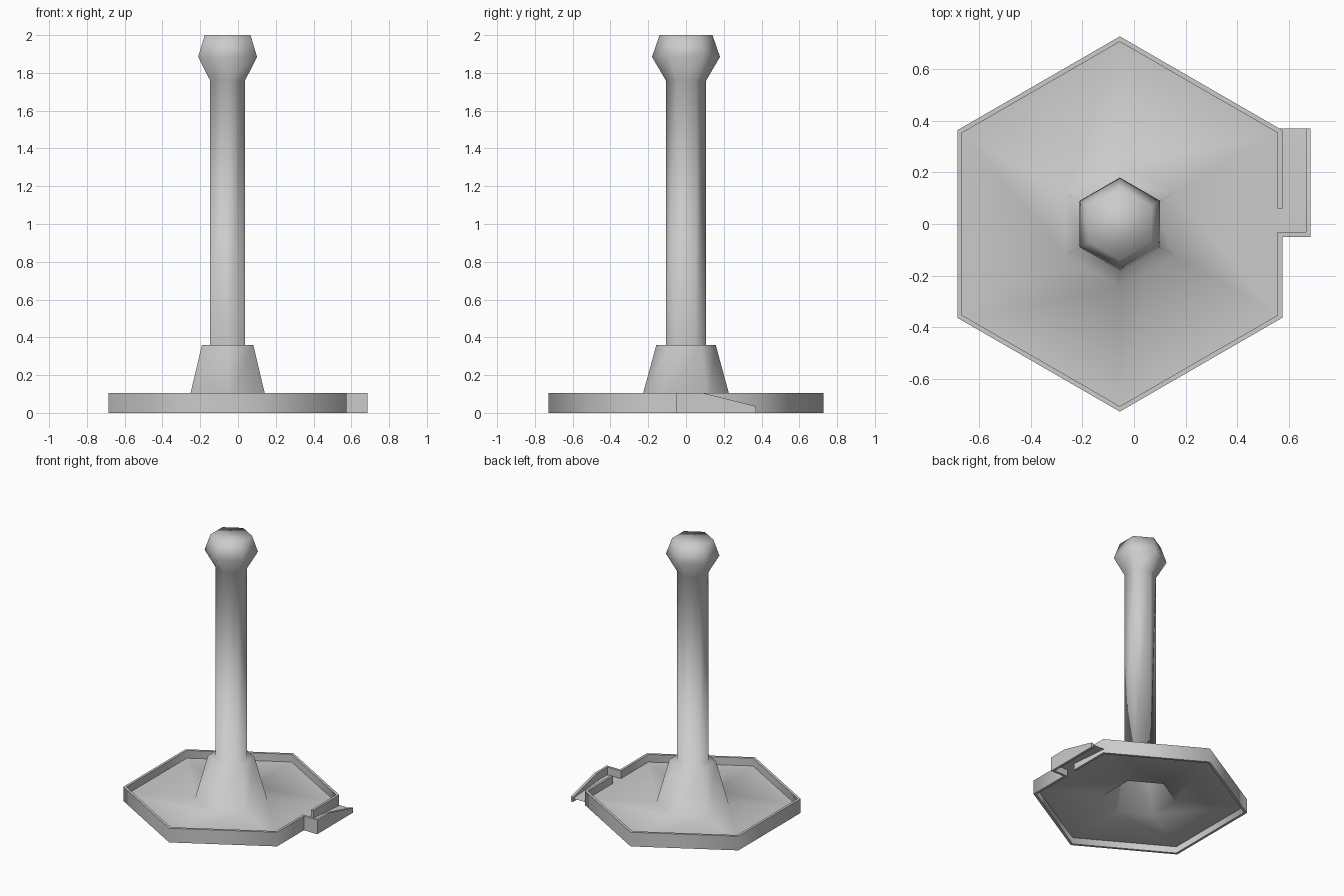
import bpy, math
from math import sin, cos, pi
from mathutils import Vector

if "Cube" in bpy.data.objects:
    bpy.data.objects.remove(bpy.data.objects["Cube"])

CX = -0.055            # axis of the stand
R = 0.728              # corner radius of the tray
A = R * cos(pi / 6)    # distance to the flat sides
T = 0.018              # rim thickness
H = 0.105              # rim height
FLOOR = 0.048


def make(name, verts, faces, angle=None):
    me = bpy.data.meshes.new(name)
    me.from_pydata([tuple(v) for v in verts], [], faces)
    ob = bpy.data.objects.new(name, me)
    bpy.context.collection.objects.link(ob)
    bpy.ops.object.select_all(action='DESELECT')
    ob.select_set(True)
    bpy.context.view_layer.objects.active = ob
    if angle is None:
        bpy.ops.object.shade_smooth()
    else:
        bpy.ops.object.shade_smooth_by_angle(angle=math.radians(angle))
    return ob


def hexagon(r, z):
    return [(CX + r * cos(pi / 6 + k * pi / 3), r * sin(pi / 6 + k * pi / 3), z)
            for k in range(6)]


# Hollow stand: tray floor, flared foot, stem and knob in one hexagonal shell
profile = [(R - T / cos(pi / 6), FLOOR), (0.243, 0.045), (0.157, 0.36), (0.107, 0.36),
           (0.107, 1.76), (0.18, 1.885), (0.14, 2.0)]
verts = [v for r, z in profile for v in hexagon(r, z)]
faces = [(i * 6 + k, i * 6 + (k + 1) % 6, i * 6 + 6 + (k + 1) % 6, i * 6 + 6 + k)
         for i in range(len(profile) - 1) for k in range(6)]
n = len(verts)
faces.append(tuple(range(n - 6, n)))
make("tray_and_stem", verts, faces)

# Rim wall: starts at the drain gap, runs round the tray, then round the spout
corners = [(x, y) for x, y, z in hexagon(R, 0)]
path = [(CX + A, 0.06)] + corners
path += [(CX + A, -0.05), (0.685, -0.05), (0.685, 0.09), (0.685, 0.37)]
heights = [H] * (len(path) - 1) + [0.035]


def inset(pts, d):
    pts = [Vector(p) for p in pts]
    out = []
    for i, p in enumerate(pts):
        a = (p - pts[i - 1]).normalized() if i else (pts[1] - p).normalized()
        b = (pts[i + 1] - p).normalized() if i < len(pts) - 1 else a
        na, nb = Vector((-a.y, a.x)), Vector((-b.y, b.x))
        m = (na + nb).normalized()
        out.append(p + m * d / m.dot(na))
    return out


verts, faces = [], []
for (ox, oy), q, h in zip(path, inset(path, T), heights):
    verts += [(ox, oy, 0), (ox, oy, h), (q.x, q.y, h), (q.x, q.y, 0)]
last = len(path) - 1
for i in range(last):
    for k in range(4):
        j = (k + 1) % 4
        faces.append((i * 4 + k, i * 4 + 4 + k, i * 4 + 4 + j, i * 4 + j))
faces += [(0, 1, 2, 3), tuple(last * 4 + k for k in (3, 2, 1, 0))]
make("rim_and_spout_wall", verts, faces, 65)

# Sloping floor of the pouring spout
x0, x1 = CX + A - T, 0.685 - T
verts = [(x, y, z) for y, z in ((-0.032, FLOOR), (0.06, FLOOR), (0.37, 0.025)) for x in (x0, x1)]
make("spout_floor", verts, [(0, 1, 3, 2), (2, 3, 5, 4)], 65)
